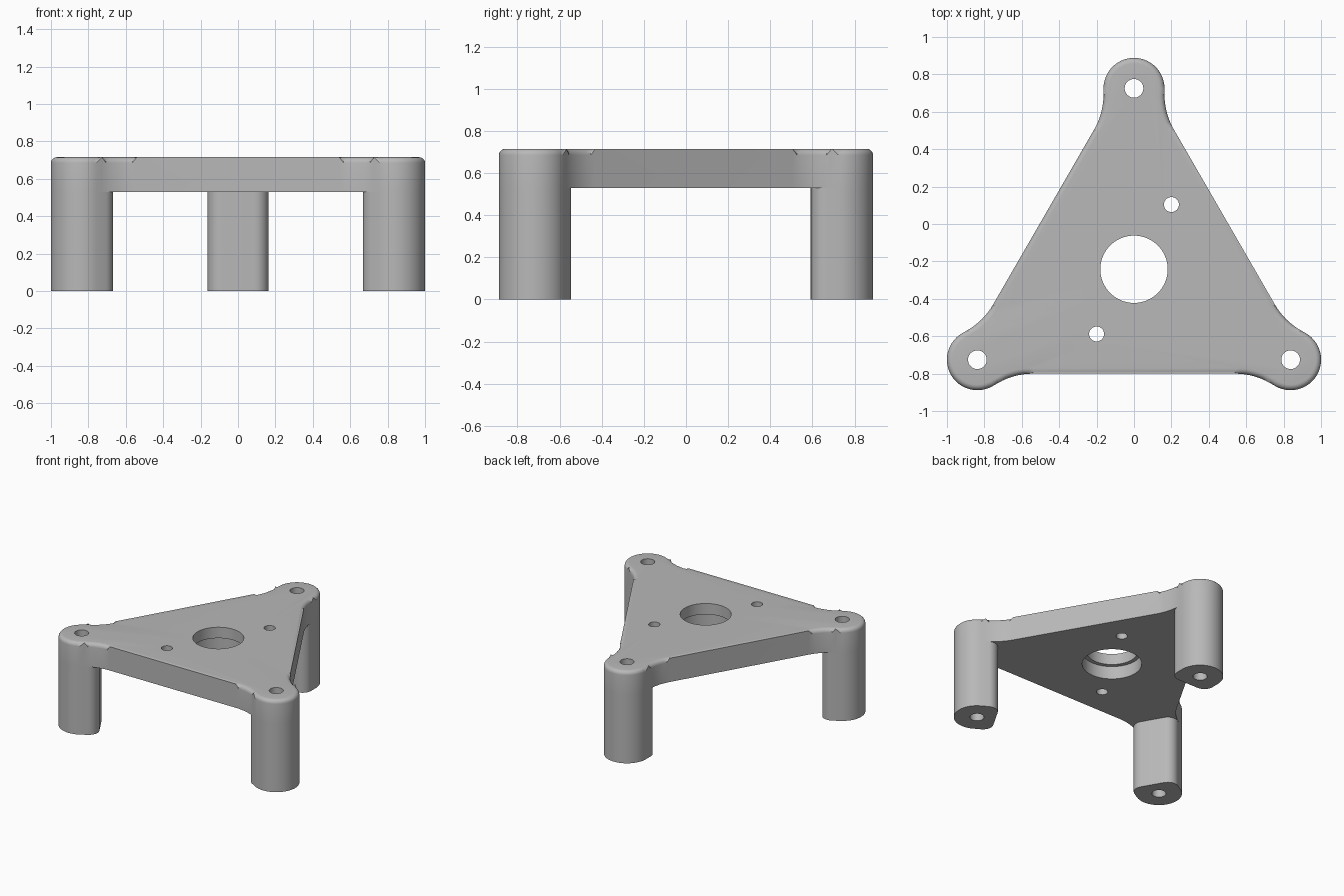
import bpy, bmesh
from math import sin, cos, radians, tan
from mathutils import Matrix, Vector

cube = bpy.data.objects.get("Cube")
if cube:
    bpy.data.objects.remove(cube, do_unlink=True)

TOP, UNDER = 0.715, 0.53          # plate heights
CENTRE = Vector((0, -0.242, 0))   # middle of the triangle
REACH, BOSS = 0.967, 0.163        # centre to boss, boss radius
CORNER = 0.834                    # where boss side meets plate edge
BLEND = 0.10                      # tangent length of the concave blend

grey = bpy.data.materials.new("light_grey")
grey.use_nodes = True
colour = (0.48, 0.48, 0.48, 1)
grey.diffuse_color = colour
grey.node_tree.nodes["Principled BSDF"].inputs["Base Color"].default_value = colour


def arc(cx, cy, r, a0, a1, n):
    angles = [radians(a0 + (a1 - a0) * i / n) for i in range(n + 1)]
    return [Vector((cx + r * cos(a), cy + r * sin(a), 0)) for a in angles]


def turn(k):
    return Matrix.Translation(CENTRE) @ Matrix.Rotation(radians(120 * k), 4, 'Z')


def prism(name, outline, z0, z1, round_top=0):
    """Upright solid from an outline, with an optional rounded top edge."""
    bm = bmesh.new()
    face = bm.faces.new([bm.verts.new((p.x, p.y, z0)) for p in outline])
    top = bmesh.ops.extrude_face_region(bm, geom=[face])["geom"]
    for v in top:
        if isinstance(v, bmesh.types.BMVert):
            v.co.z = z1
    if round_top:
        rim = [e for e in bm.edges if all(v.co.z > z1 - 1e-4 for v in e.verts)]
        bmesh.ops.bevel(bm, geom=rim, offset=round_top, segments=5,
                        profile=0.5, affect='EDGES')
    bmesh.ops.recalc_face_normals(bm, faces=bm.faces)
    mesh = bpy.data.meshes.new(name)
    bm.to_mesh(mesh)
    bm.free()
    mesh.materials.append(grey)
    obj = bpy.data.objects.new(name, mesh)
    bpy.context.collection.objects.link(obj)
    return obj


def drill(obj, x, y, r, z0=-0.1, z1=1.0, n=32):
    """Cut a vertical round hole."""
    cutter = prism("hole_cutter", arc(x, y, r, 0, 360, n)[:-1], z0, z1)
    mod = obj.modifiers.new("hole", 'BOOLEAN')
    mod.operation, mod.solver, mod.object = 'DIFFERENCE', 'EXACT', cutter
    bpy.context.view_layer.objects.active = obj
    bpy.ops.object.modifier_apply(modifier=mod.name)
    bpy.data.objects.remove(cutter, do_unlink=True)


def smooth(obj):
    bpy.ops.object.select_all(action='DESELECT')
    obj.select_set(True)
    bpy.context.view_layer.objects.active = obj
    bpy.ops.object.shade_smooth_by_angle(angle=radians(30))


# Plate outline: one boss with its two concave blends, repeated three times
R = BLEND / tan(radians(15))
arm = (arc(BOSS + R, CORNER + BLEND, R, 210, 180, 8)
       + arc(0, REACH, BOSS, 0, 180, 28)
       + arc(-BOSS - R, CORNER + BLEND, R, 0, -30, 8))
outline = [turn(k) @ p for k in range(3) for p in arm]
plate = prism("top_plate", outline, UNDER, TOP, round_top=0.03)

# Bearing hole with a wider recess beneath, and two small holes beside it
drill(plate, CENTRE.x, CENTRE.y, 0.18, n=64)
drill(plate, CENTRE.x, CENTRE.y, 0.21, z1=0.63, n=64)
for side in (1, -1):
    drill(plate, 0.2 * side, CENTRE.y + 0.346 * side, 0.04)

# Legs: round outside, flat inside with rounded corners, bored through
r = 0.075
leg_profile = (arc(0, REACH, BOSS, 0, 180, 28)
               + arc(r - BOSS, CORNER + r, r, 180, 270, 8)
               + arc(BOSS - r, CORNER + r, r, 270, 360, 8))
for k, name in enumerate(("back_leg", "front_right_leg", "front_left_leg")):
    leg = prism(name, [turn(k) @ p for p in leg_profile], 0, UNDER)
    bore = turn(k) @ Vector((0, REACH, 0))
    for part in (plate, leg):
        drill(part, bore.x, bore.y, 0.05)
    smooth(leg)
smooth(plate)
